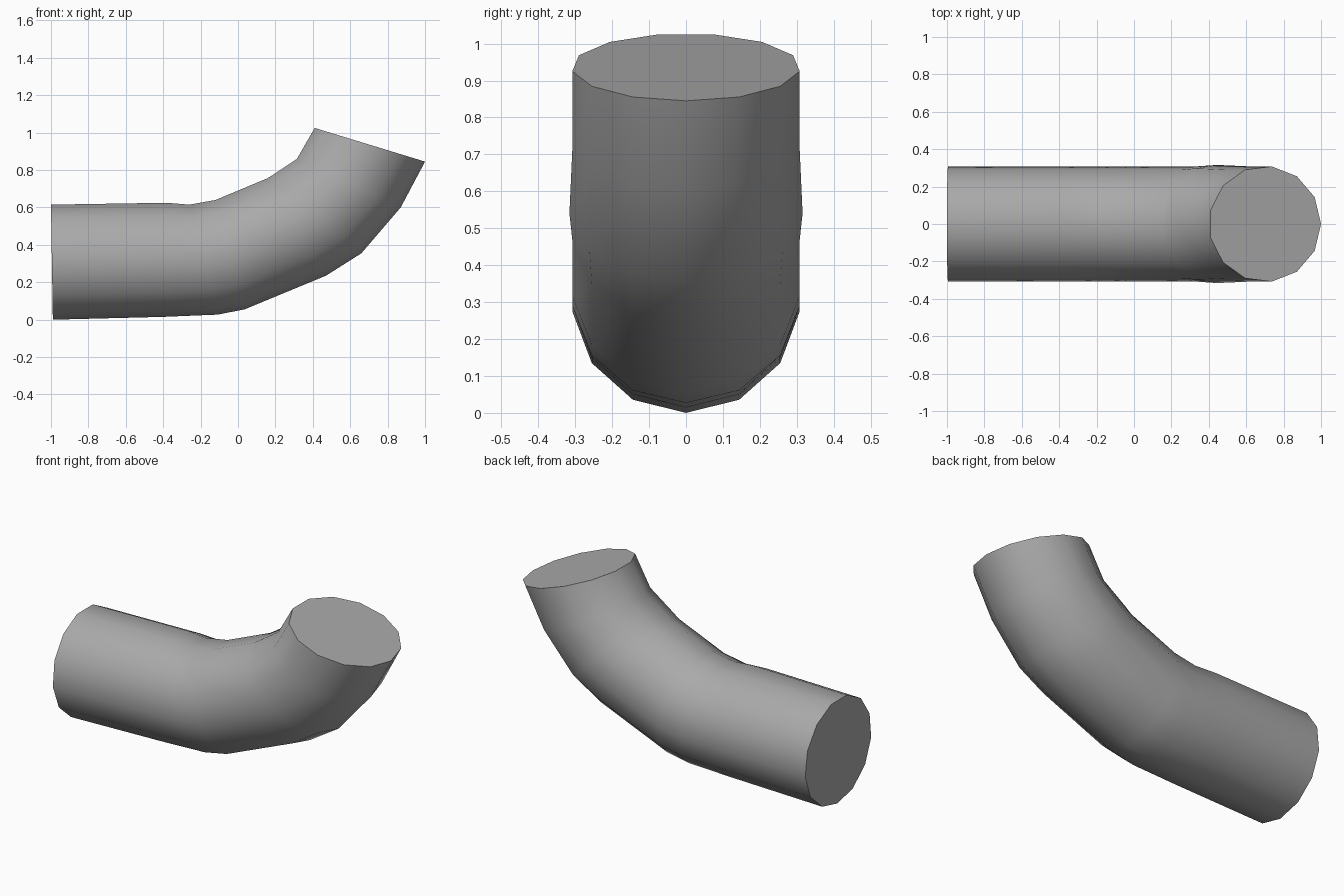
import bpy, bmesh, math
from mathutils import Vector

cube = bpy.data.objects.get("Cube")
if cube:
    bpy.data.objects.remove(cube, do_unlink=True)

SIDES = 13
RADIUS = 0.31

# Each ring: outer (lower) point x, z; inner (upper) point x, z; half-width
rings = [
    (-0.99, 0.0, -1.0, 0.615, RADIUS),
    (-0.40, 0.015, -0.38, 0.625, RADIUS),
    (-0.11, 0.027, -0.26, 0.615, RADIUS),
    (0.035, 0.055, -0.12, 0.64, RADIUS),
    (0.47, 0.235, 0.155, 0.755, RADIUS),
    (0.66, 0.355, 0.18, 0.77, 0.318),
    (0.87, 0.60, 0.315, 0.86, RADIUS),
    (1.0, 0.845, 0.41, 1.025, RADIUS),
]

# Grey surface
grey = bpy.data.materials.new("plain_grey")
grey.use_nodes = True
colour = (0.4, 0.4, 0.4, 1)
grey.diffuse_color = colour
grey.node_tree.nodes["Principled BSDF"].inputs["Base Color"].default_value = colour

# Bent pipe: one vertex of each ring lies on the outer side of the bend
bm = bmesh.new()
step = math.tau / SIDES
flat = math.cos(step / 2)
loops = []
for bx, bz, tx, tz, width in rings:
    low, high = Vector((bx, 0, bz)), Vector((tx, 0, tz))
    up = (high - low) / (1 + flat)
    centre = low + up
    loops.append([bm.verts.new(centre - up * math.cos(i * step)
                  + Vector((0, width * math.sin(i * step), 0)))
                  for i in range(SIDES)])

# Wall between neighbouring rings
for a, b in zip(loops, loops[1:]):
    for i in range(SIDES):
        j = (i + 1) % SIDES
        bm.faces.new((a[i], a[j], b[j], b[i]))

# Closed ends
bm.faces.new(loops[0])
bm.faces.new(loops[-1])
bmesh.ops.recalc_face_normals(bm, faces=bm.faces)

mesh = bpy.data.meshes.new("bent_pipe")
bm.to_mesh(mesh)
bm.free()
mesh.materials.append(grey)
pipe = bpy.data.objects.new("bent_pipe", mesh)
bpy.context.collection.objects.link(pipe)
bpy.ops.object.select_all(action='DESELECT')
pipe.select_set(True)
bpy.context.view_layer.objects.active = pipe
bpy.ops.object.shade_smooth_by_angle(angle=math.radians(50))
